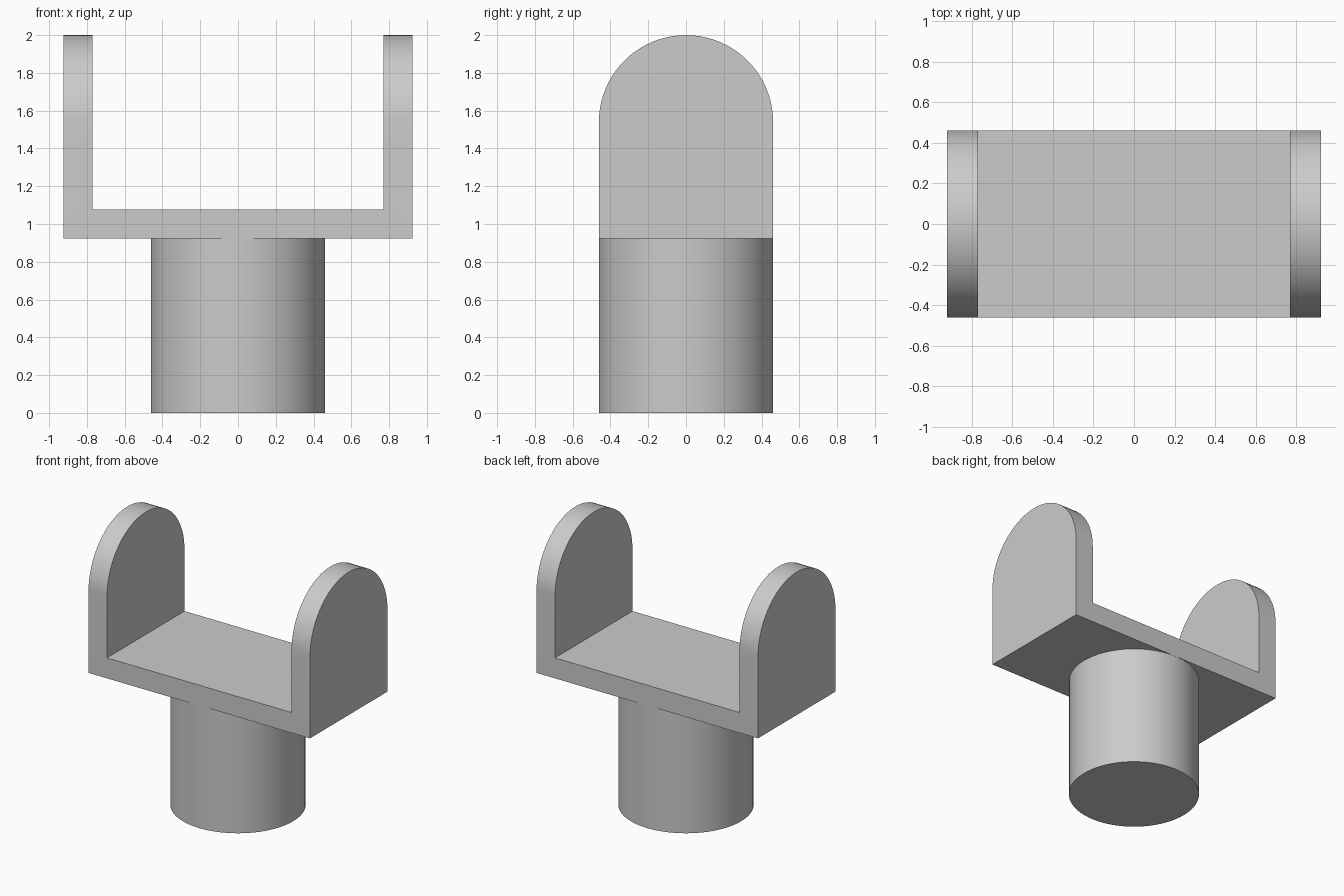
import bpy
import bmesh
from math import cos, sin, pi, radians

if "Cube" in bpy.data.objects:
    bpy.data.objects.remove(bpy.data.objects["Cube"], do_unlink=True)

R = 0.4615          # stem radius, also half the bracket depth
HALF_W = 0.923      # half the bracket width
WALL = 0.154        # plate and arm thickness
PLATE_Z = 0.923     # underside of the bracket
ARCH_Z = 2 - R      # centre of the rounded arm tops
ARC_STEPS = 40

grey = bpy.data.materials.new("plain grey")
grey.use_nodes = True
grey.diffuse_color = (0.6, 0.6, 0.6, 1)
grey.node_tree.nodes["Principled BSDF"].inputs["Base Color"].default_value = (0.6, 0.6, 0.6, 1)


def smooth(obj):
    bpy.ops.object.select_all(action='DESELECT')
    obj.select_set(True)
    bpy.context.view_layer.objects.active = obj
    bpy.ops.object.shade_smooth_by_angle(angle=radians(30))


# Bracket: arch-topped profile extruded across the full width
profile = [(-R, PLATE_Z), (R, PLATE_Z)]
profile += [(R * cos(pi * i / ARC_STEPS), ARCH_Z + R * sin(pi * i / ARC_STEPS))
            for i in range(ARC_STEPS + 1)]
bm = bmesh.new()
face = bm.faces.new([bm.verts.new((-HALF_W, y, z)) for y, z in profile])
ext = bmesh.ops.extrude_face_region(bm, geom=[face])
bmesh.ops.translate(bm, vec=(2 * HALF_W, 0, 0),
                    verts=[v for v in ext["geom"] if isinstance(v, bmesh.types.BMVert)])
bmesh.ops.recalc_face_normals(bm, faces=bm.faces)
mesh = bpy.data.meshes.new("fork_bracket")
bm.to_mesh(mesh)
bm.free()
bracket = bpy.data.objects.new("fork_bracket", mesh)
bpy.context.collection.objects.link(bracket)
mesh.materials.append(grey)

# Opening between the two arms
bpy.ops.mesh.primitive_cube_add(size=2, location=(0, 0, PLATE_Z + WALL + 1))
cutter = bpy.context.object
cutter.name = "opening_cutter"
cutter.scale = (HALF_W - WALL, 1, 1)
cutter.hide_render = True
cutter.data.materials.append(grey)
cut = bracket.modifiers.new("opening", 'BOOLEAN')
cut.operation = 'DIFFERENCE'
cut.solver = 'EXACT'
cut.object = cutter
bpy.context.view_layer.objects.active = bracket
bpy.ops.object.modifier_apply(modifier=cut.name)
bpy.data.objects.remove(cutter, do_unlink=True)
smooth(bracket)

# Round stem under the plate
bpy.ops.mesh.primitive_cylinder_add(vertices=80, radius=R, depth=PLATE_Z,
                                    location=(0, 0, PLATE_Z / 2))
stem = bpy.context.object
stem.name = "stem"
stem.data.materials.append(grey)
smooth(stem)
